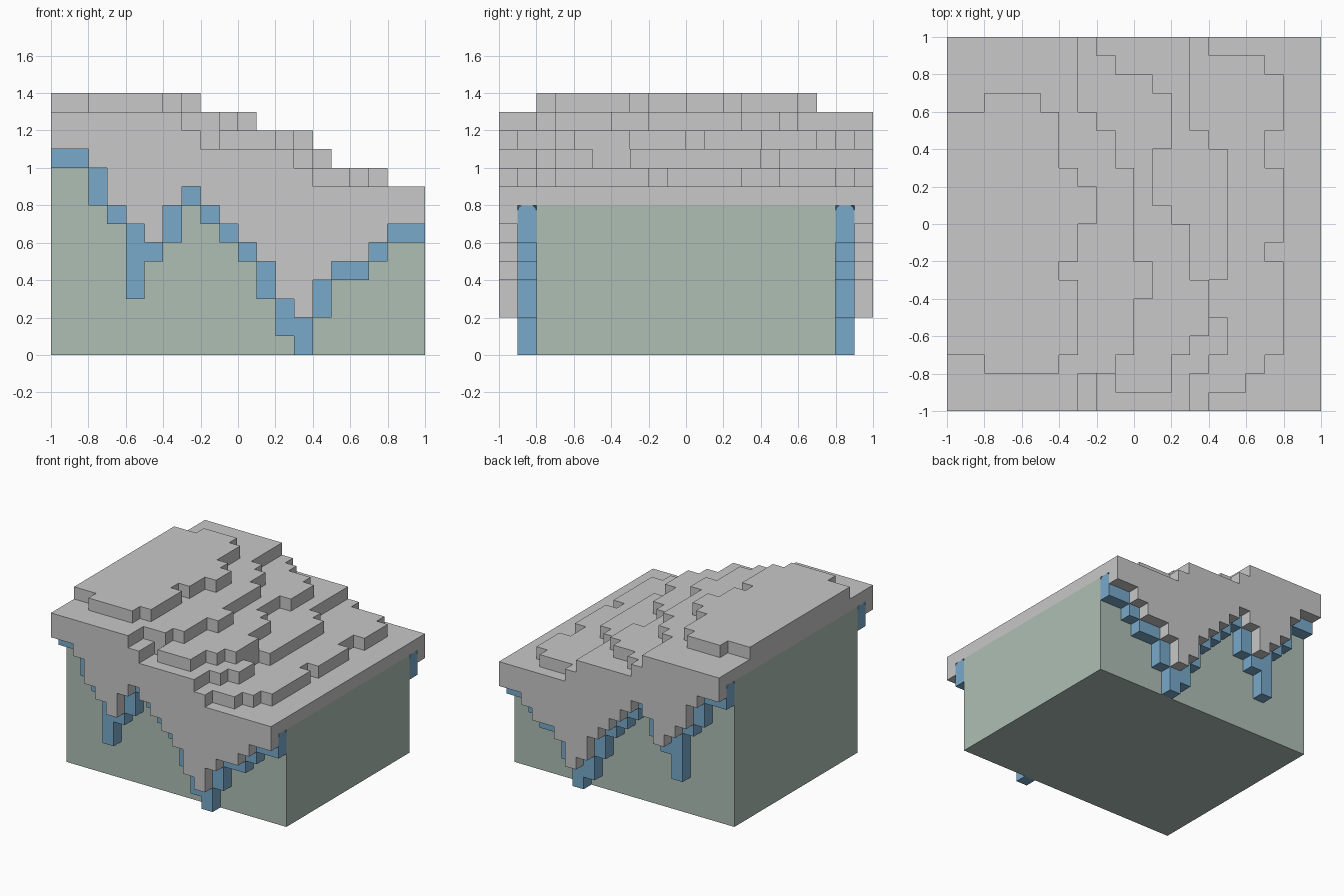
import bpy, bmesh
from mathutils import Vector

if "Cube" in bpy.data.objects:
    bpy.data.objects.remove(bpy.data.objects["Cube"])

U = 0.1  # grid unit of the blocky terrain


def material(name, rgb):
    m = bpy.data.materials.new(name)
    m.diffuse_color = (*rgb, 1)
    m.use_nodes = True
    m.node_tree.nodes["Principled BSDF"].inputs["Base Color"].default_value = m.diffuse_color
    return m


SNOW = material("pale grey", (0.578, 0.578, 0.578))
GREEN = material("sage green", (0.423, 0.521, 0.462))
BLUE = material("ice blue", (0.188, 0.402, 0.597))


def pick(steps, t):
    """Value of the last step that starts at or before t."""
    return [s for s in steps if s[0] <= t][-1][1:]


# Terraces: height -> (row start y, right edge x), in grid units
TERRACES = {
    14: [(-10, -10), (-8, -4), (-7, -3), (-3, -4), (-2, -3), (0, -2), (2, -3),
         (3, -4), (6, -5), (7, -10)],
    13: [(-10, -3), (-8, -1), (-7, 0), (-4, 1), (-2, 0), (3, -1), (5, -2), (6, -3)],
    12: [(-10, -2), (-9, 2), (-7, 3), (-6, 4), (-3, 3), (0, 2), (1, 1), (4, 2),
         (7, 1), (8, -1), (9, -2)],
    11: [(-10, 3), (-8, 4), (-7, 5), (-5, 4), (-3, 5), (4, 4), (5, 3)],
    10: [(-10, 4), (-9, 6), (-8, 7), (-7, 8), (-2, 7), (-1, 8), (3, 7), (5, 8),
         (8, 7), (9, 4)],
}
# Hanging fringe: (column start x, grey bottom, blue bottom)
FRINGE = [(-10, 11, 10), (-8, 10, 8), (-7, 8, 7), (-6, 7, 3), (-5, 6, 5), (-4, 8, 6),
          (-3, 9, 8), (-2, 8, 7), (-1, 7, 6), (0, 6, 5), (1, 5, 3), (2, 3, 1),
          (3, 2, 0), (4, 4, 2), (5, 5, 4), (7, 6, 5), (8, 7, 6)]


def top(x, y):
    if (x, y) == (-2, -9):  # small notch in the front edge
        return 11
    if x < -8 and y in (-8, 6):  # clipped corners of the summit
        return 13
    return next((h for h, rows in TERRACES.items() if x < pick(rows, y)[0]), 9)


def base(x):
    return top(x, -10) - 1


def columns(name, span, mat, rows):
    """Solid made of grid columns; span(x, y) gives bottom and top."""
    cells = {(x, y, z) for x in range(-10, 10) for y in rows
             for z in range(*span(x, y))}
    bm = bmesh.new()
    for c in cells:
        for a in range(3):
            for s in (0, 1):
                n = list(c)
                n[a] += 2 * s - 1
                if tuple(n) in cells:
                    continue
                quad = []
                for p, q in ((0, 0), (1, 0), (1, 1), (0, 1)):
                    v = Vector(c)
                    v[a] += s
                    v[(a + 1) % 3] += p
                    v[(a + 2) % 3] += q
                    quad.append(bm.verts.new(v * U))
                bm.faces.new(quad if s else quad[::-1])
    bmesh.ops.remove_doubles(bm, verts=bm.verts, dist=0.001)
    bm.normal_update()
    bmesh.ops.dissolve_limit(bm, angle_limit=0.01, verts=bm.verts, edges=bm.edges)
    bm.normal_update()
    me = bpy.data.meshes.new(name)
    bm.to_mesh(me)
    bm.free()
    me.materials.append(mat)
    ob = bpy.data.objects.new(name, me)
    bpy.context.collection.objects.link(ob)
    return ob


def round_top(ob):
    """Round the long upper edges of a strip."""
    bm = bmesh.new()
    bm.from_mesh(ob.data)
    edges = [e for e in bm.edges if len(e.link_faces) == 2
             and any(f.normal.z > 0.9 for f in e.link_faces)
             and any(abs(f.normal.y) > 0.9 for f in e.link_faces)]
    bmesh.ops.bevel(bm, geom=edges, offset=0.028, segments=3, profile=0.5,
                    affect='EDGES')
    bm.to_mesh(ob.data)
    bm.free()


# Core block under the terrain
columns("core_block", lambda x, y: (0, base(x)), GREEN, range(-8, 8))

# Grey terraced cover with a hanging fringe on front and back
columns("terraced_cover",
        lambda x, y: (pick(FRINGE, x)[0] if y in (-10, 9) else base(x), top(x, y)),
        SNOW, range(-10, 10))

# Blue drip strips behind the fringe
for name, row in (("front_drips", -9), ("back_drips", 8)):
    round_top(columns(name, lambda x, y: (pick(FRINGE, x)[1], base(x)), BLUE, [row]))
